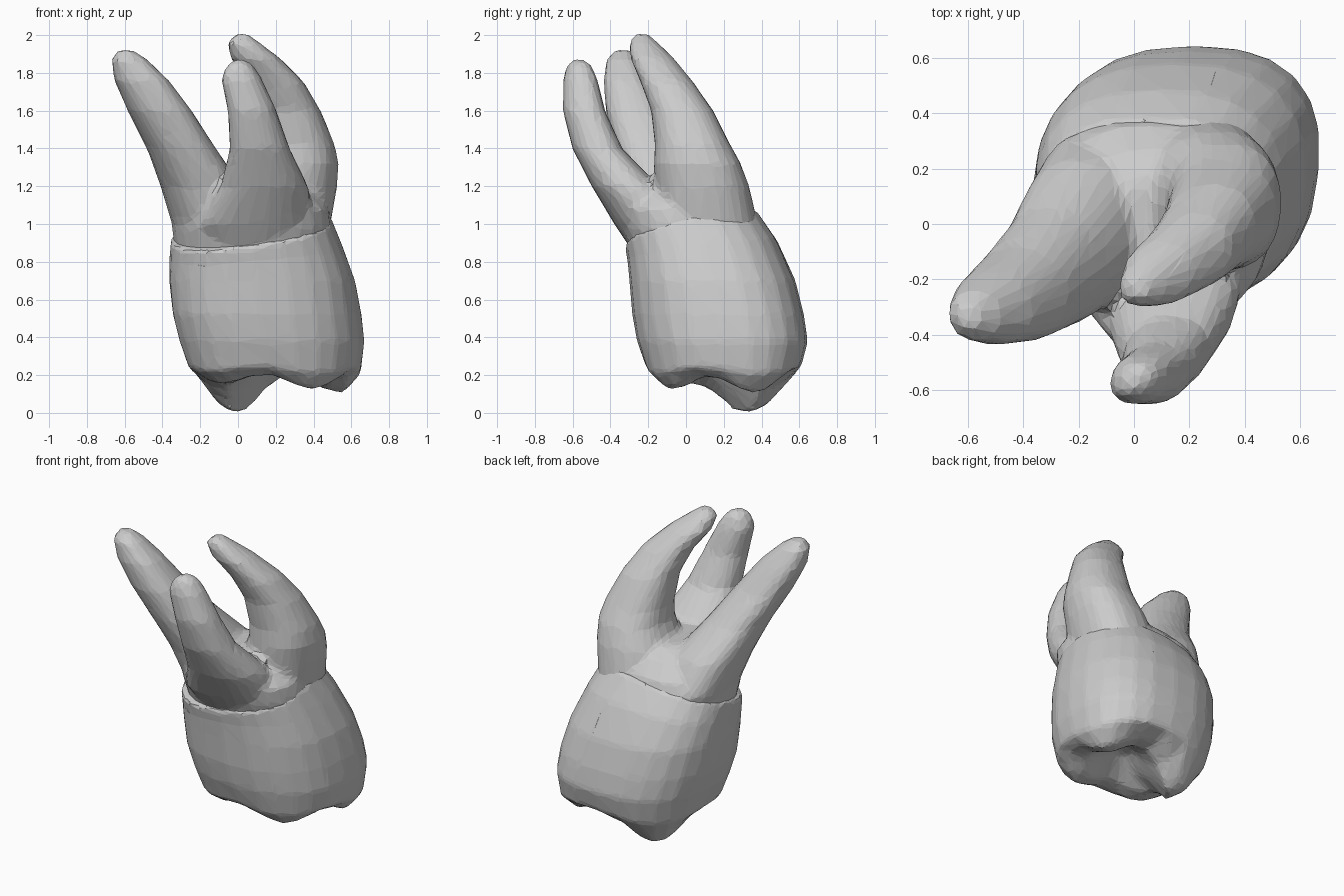
import bpy, bmesh
from math import sin, cos, pi, exp, sqrt, copysign

if "Cube" in bpy.data.objects:
    bpy.data.objects.remove(bpy.data.objects["Cube"])

SIDES = 24


def ring(x0, x1, y0, y1, z, power=2.0, skew=0.0):
    """Rounded, skewed cross-section filling the x and y range; z may be a function."""
    cx, cy, rx, ry = (x0 + x1) / 2, (y0 + y1) / 2, (x1 - x0) / 2, (y1 - y0) / 2
    k, w = rx * skew, rx * sqrt(1 - skew * skew)
    pts = []
    for i in range(SIDES):
        a = 2 * pi * i / SIDES
        u = copysign(abs(cos(a)) ** (2 / power), cos(a))
        v = copysign(abs(sin(a)) ** (2 / power), sin(a))
        x, y = cx + w * u + k * v, cy + ry * v
        pts.append((x, y, z(x, y) if callable(z) else z))
    return pts


def loft(bm, rings):
    """Closed skin through a stack of rings."""
    loops = [[bm.verts.new(p) for p in r] for r in rings]
    for a, b in zip(loops, loops[1:]):
        for i in range(SIDES):
            j = (i + 1) % SIDES
            bm.faces.new((a[i], a[j], b[j], b[i]))
    bm.faces.new(loops[0][::-1])
    bm.faces.new(loops[-1])


def finish(bm, name):
    bmesh.ops.recalc_face_normals(bm, faces=bm.faces)
    me = bpy.data.meshes.new(name)
    bm.to_mesh(me)
    bm.free()
    ob = bpy.data.objects.new(name, me)
    bpy.context.collection.objects.link(ob)
    return ob


def facet(ob, ratio):
    """Fuse the overlapping lofts, then reduce to irregular flat facets."""
    m = ob.modifiers.new("fuse", 'REMESH')
    m.mode = 'VOXEL'
    m.voxel_size = 0.022
    m = ob.modifiers.new("soften", 'SMOOTH')
    m.factor = 0.5
    m.iterations = 3
    m = ob.modifiers.new("facets", 'DECIMATE')
    m.ratio = ratio


# Crown: cusps (x, y, depth, width) around a central pit, and a slanted neck line
CUSPS = [(-0.01, 0.36, 0.21, 0.036), (0.02, 0.22, 0.11, 0.022), (0.51, 0.35, 0.14, 0.03),
         (0.38, -0.05, 0.12, 0.03), (-0.07, -0.04, 0.08, 0.03)]


def chewing(base, amount=1.0):
    def z(x, y):
        dip = sum(d * exp(-((x - cx) ** 2 + (y - cy) ** 2) / w) for cx, cy, d, w in CUSPS)
        return max(0.0, base - amount * dip)
    return z


def slant(z, a):
    return lambda x, y: z + a * (0.25 * y + 0.15 * x)


bm = bmesh.new()
walls = [(-.355, .49, -.325, .375, slant(.96, 1), -.04), (-.363, .55, -.31, .485, slant(.84, .5), 0),
         (-.365, .62, -.30, .58, .70, .05), (-.345, .655, -.285, .625, .52, .08),
         (-.31, .67, -.26, .645, .38, .08)]
rings = [ring(*w[:5], power=2.5, skew=w[5]) for w in walls]
for box, base, amount in [((-.26, .65, -.21, .61), .25, .6),
                          ((-.16, .58, -.13, .49), .235, 1),
                          ((-.06, .48, -.04, .39), .25, 1),
                          ((.06, .38, .05, .29), .29, .7),
                          ((.16, .27, .12, .22), .32, .4)]:
    rings.append(ring(*box, chewing(base, amount), power=2.5, skew=.08))
loft(bm, rings)
facet(finish(bm, "crown"), 0.1)

# Roots: each row is centre x, centre y, z, half width x, half width y
ROOTS = [
    # left root, leaning out
    (-.06, [(-.11, .04, .88, .21, .26), (-.13, .04, 1.0, .22, .30), (-.195, -.04, 1.2, .215, .27),
            (-.30, -.16, 1.4, .183, .215), (-.415, -.255, 1.6, .17, .17),
            (-.51, -.305, 1.76, .145, .132), (-.575, -.33, 1.87, .095, .09),
            (-.595, -.335, 1.92, .04, .04)]),
    # front root, slender
    (.15, [(.10, -.05, .88, .28, .25), (.10, -.15, 1.0, .31, .23), (.14, -.32, 1.2, .23, .18),
           (.115, -.47, 1.4, .158, .132), (.075, -.54, 1.6, .128, .112),
           (.018, -.56, 1.77, .108, .09), (.01, -.565, 1.84, .07, .065),
           (.01, -.565, 1.87, .03, .03)]),
    # right root, curving back over the middle
    (.04, [(.22, .10, .88, .25, .27), (.25, .10, 1.0, .24, .28), (.29, .085, 1.2, .235, .25),
           (.322, .06, 1.32, .21, .23), (.315, .035, 1.42, .197, .20), (.27, -.02, 1.6, .168, .165),
           (.20, -.10, 1.75, .15, .14), (.09, -.18, 1.88, .13, .115),
           (.03, -.225, 1.96, .085, .075), (.02, -.235, 2.005, .035, .035)]),
]
bm = bmesh.new()
for skew, rows in ROOTS:
    loft(bm, [ring(x - a, x + a, y - b, y + b, z, 2.3, skew) for x, y, z, a, b in rows])
# Shared root trunk at the neck
trunk = [(-.33, .48, -.28, .40, .82), (-.35, .495, -.34, .395, .98),
         (-.32, .48, -.36, .36, 1.08), (-.22, .40, -.30, .27, 1.17), (-.05, .28, -.2, .17, 1.23)]
loft(bm, [ring(*t, power=2.3, skew=-.05) for t in trunk])
facet(finish(bm, "roots"), 0.1)
